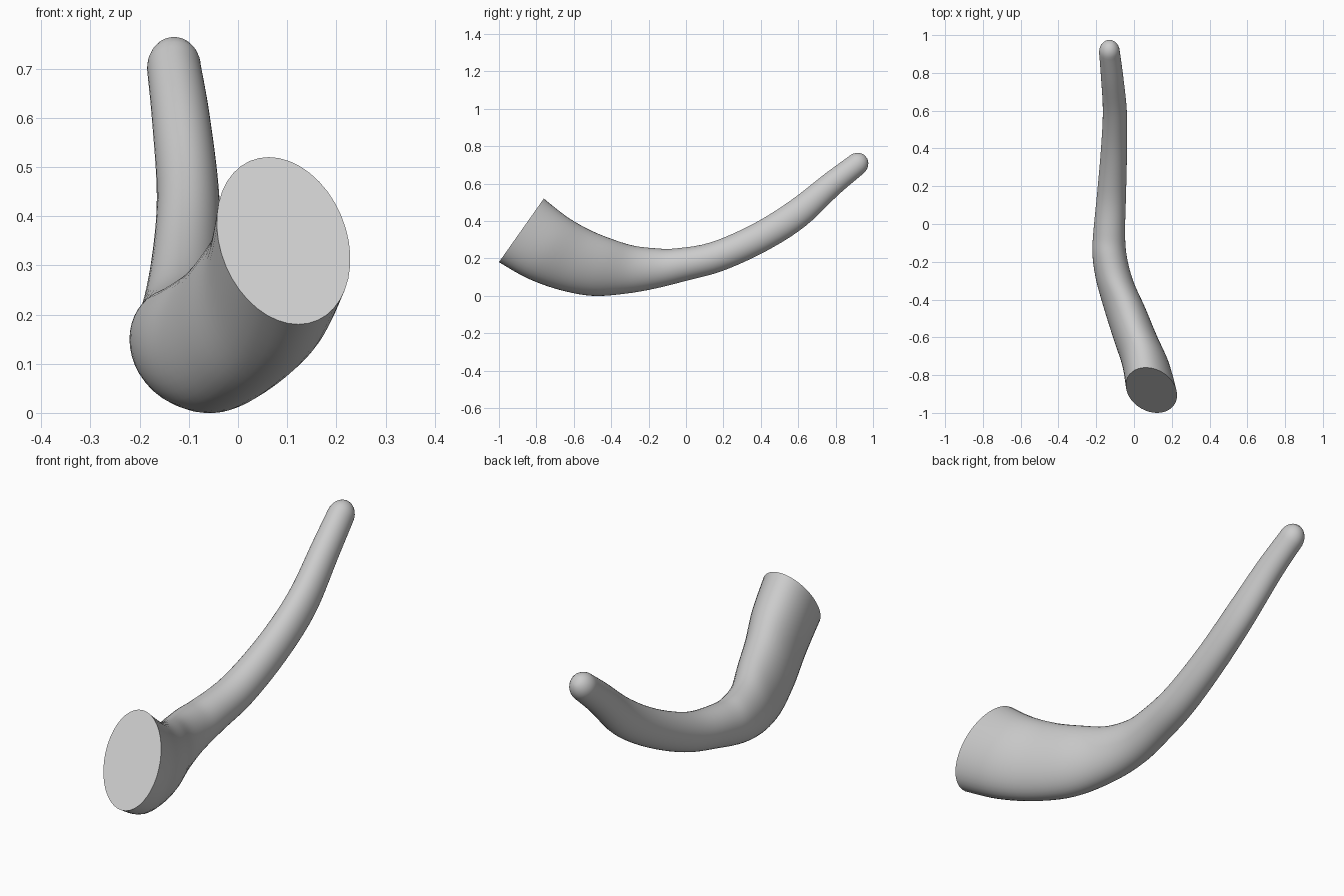
import bpy, bmesh, math
from mathutils import Vector

if "Cube" in bpy.data.objects:
    bpy.data.objects.remove(bpy.data.objects["Cube"])

# Cross-sections: top y, top z, bottom y, bottom z, left x, right x, sideways lean of the top
SECTIONS = [
    (-0.76, 0.52, -1.00, 0.18, -0.04, 0.225, -0.03),
    (-0.64, 0.425, -0.85, 0.095, -0.063, 0.187, -0.02),
    (-0.52, 0.355, -0.68, 0.033, -0.11, 0.122, -0.01),
    (-0.40, 0.305, -0.50, 0.00, -0.157, 0.06, 0),
    (-0.28, 0.268, -0.32, 0.012, -0.20, -0.005, 0),
    (-0.16, 0.254, -0.16, 0.04, -0.22, -0.04, 0),
    (-0.06, 0.253, 0.00, 0.08, -0.214, -0.047, 0),
    (0.13, 0.285, 0.20, 0.135, -0.195, -0.042, 0),
    (0.36, 0.385, 0.43, 0.24, -0.175, -0.037, 0),
    (0.56, 0.51, 0.635, 0.37, -0.165, -0.038, 0),
    (0.74, 0.65, 0.82, 0.545, -0.175, -0.057, 0),
    (0.87, 0.745, 0.95, 0.655, -0.185, -0.075, 0),
]
SIDES, STEPS = 40, 5


def catmull(a, b, c, d, t):
    return [0.5 * (2 * q + (r - p) * t + (2 * p - 5 * q + 4 * r - s) * t * t
                   + (3 * q - p - 3 * r + s) * t ** 3)
            for p, q, r, s in zip(a, b, c, d)]


def ring(bm, s, scale=1.0, shift=Vector()):
    ty, tz, by, bz, xl, xr, lean = s
    mid = Vector(((xl + xr) / 2, (ty + by) / 2, (tz + bz) / 2)) + shift
    side = Vector(((xr - xl) / 2, 0, 0)) * scale
    up = Vector((lean, (ty - by) / 2, (tz - bz) / 2)) * scale
    return [bm.verts.new(mid + side * math.cos(a) + up * math.sin(a))
            for a in (math.tau * i / SIDES for i in range(SIDES))]


# Tapering curved horn body
bm = bmesh.new()
rings = []
n = len(SECTIONS)
for i in range(n - 1):
    quad = [SECTIONS[min(max(i + k, 0), n - 1)] for k in (-1, 0, 1, 2)]
    rings += [ring(bm, catmull(*quad, j / STEPS)) for j in range(STEPS)]

# Rounded narrow tip
tip_dir = Vector((0, 0.74, 0.67))
for k in range(7):
    a = k / 7 * math.pi / 2
    rings.append(ring(bm, SECTIONS[-1], math.cos(a), tip_dir * 0.069 * math.sin(a)))

for r0, r1 in zip(rings, rings[1:]):
    for i in range(SIDES):
        j = (i + 1) % SIDES
        bm.faces.new((r0[i], r0[j], r1[j], r1[i]))

# Flat wide end and closed tip
bm.faces.new(rings[0][::-1])
bm.faces.new(rings[-1])
bmesh.ops.recalc_face_normals(bm, faces=bm.faces)

mesh = bpy.data.meshes.new("curved_horn")
bm.to_mesh(mesh)
bm.free()
horn = bpy.data.objects.new("curved_horn", mesh)
bpy.context.collection.objects.link(horn)
bpy.context.view_layer.objects.active = horn
horn.select_set(True)
bpy.ops.object.shade_smooth_by_angle(angle=math.radians(40))
